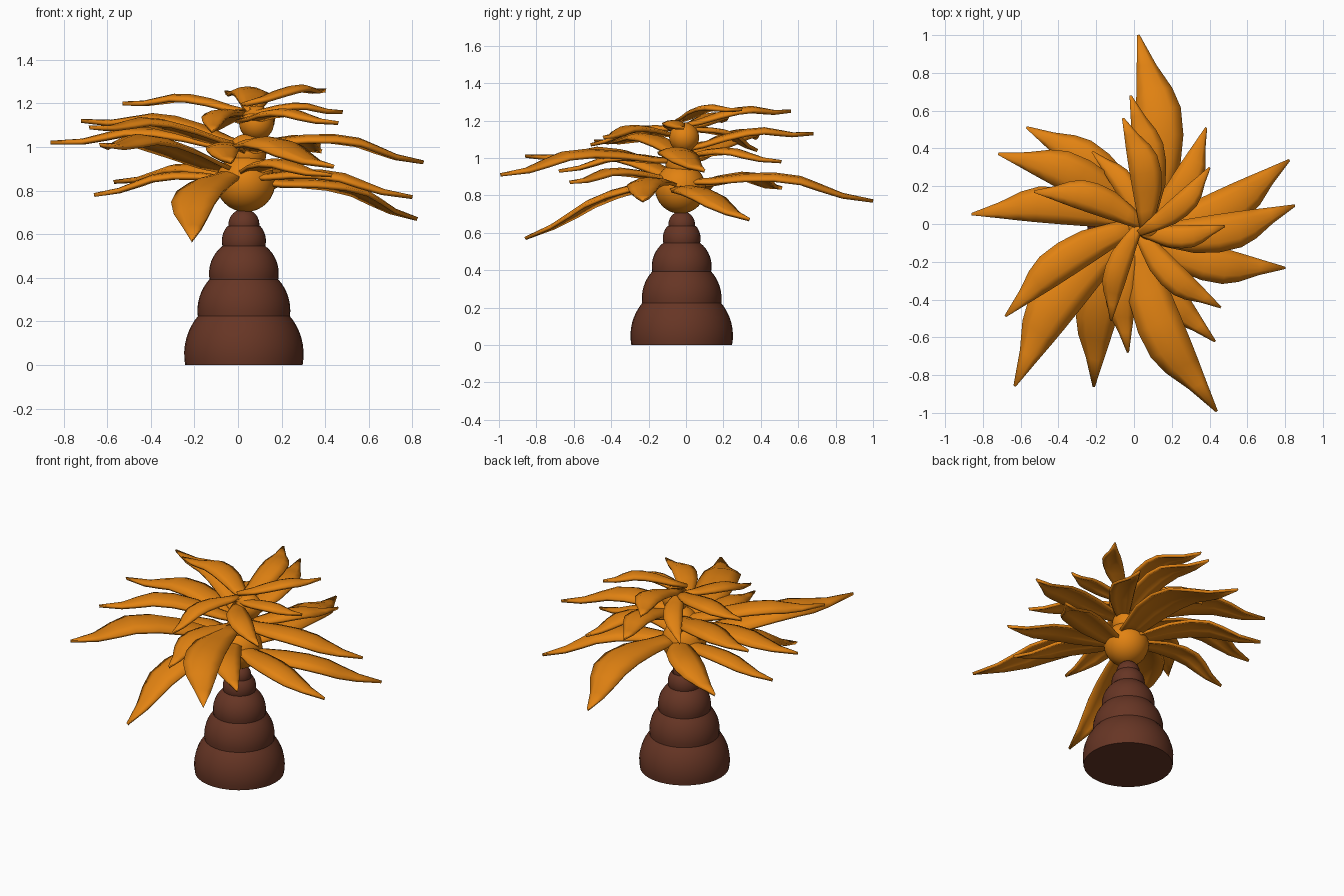
import bpy, bmesh, math
from mathutils import Vector

if "Cube" in bpy.data.objects:
    bpy.data.objects.remove(bpy.data.objects["Cube"])


def material(name, rgb):
    m = bpy.data.materials.new(name)
    m.diffuse_color = (*rgb, 1)
    m.use_nodes = True
    m.node_tree.nodes["Principled BSDF"].inputs["Base Color"].default_value = m.diffuse_color
    return m


BARK = material("bark", (0.135, 0.036, 0.018))
LEAF = material("leaf_orange", (0.76, 0.225, 0.006))
CX, CY = 0.027, -0.023


def finish(name, bm, mat, angle=40):
    me = bpy.data.meshes.new(name)
    bmesh.ops.recalc_face_normals(bm, faces=bm.faces)
    bm.to_mesh(me)
    bm.free()
    ob = bpy.data.objects.new(name, me)
    bpy.context.collection.objects.link(ob)
    me.materials.append(mat)
    bpy.ops.object.select_all(action='DESELECT')
    ob.select_set(True)
    bpy.context.view_layer.objects.active = ob
    bpy.ops.object.shade_smooth_by_angle(angle=math.radians(angle))
    return ob


# Trunk: stacked slices of spheres (sphere centre z, radius, slice bottom, slice top)
def trunk_bulge(i, zc, r, z0, z1, seg=32, rows=8):
    bm = bmesh.new()
    a0 = math.asin((z0 - zc) / r)
    a1 = math.asin(min(1, (z1 - zc) / r))
    rings = []
    for k in range(rows + 1):
        a = a0 + (a1 - a0) * k / rows
        rings.append([bm.verts.new((CX + r * math.cos(a) * math.cos(t),
                                    CY + r * math.cos(a) * math.sin(t), zc + r * math.sin(a)))
                      for t in (2 * math.pi * j / seg for j in range(seg))])
    for p, q in zip(rings, rings[1:]):
        for j in range(seg):
            n = (j + 1) % seg
            bm.faces.new((p[j], p[n], q[n], q[j]))
    if i == 1:
        bm.faces.new(rings[0])      # closed underside
    finish(f"trunk_bulge_{i}", bm, BARK)


for i, b in enumerate([(0.05, 0.274, 0.0, 0.23), (0.25, 0.213, 0.225, 0.392),
                       (0.42, 0.160, 0.387, 0.547), (0.57, 0.101, 0.54, 0.637),
                       (0.645, 0.071, 0.63, 0.71)]):
    trunk_bulge(i + 1, *b)

# Round cores the leaves grow from
for name, loc, r in [("lower_core", (0.035, -0.03, 0.838), 0.136),
                     ("middle_core", (0.04, -0.02, 0.97), 0.09),
                     ("upper_core", (0.085, -0.01, 1.11), 0.08)]:
    bm = bmesh.new()
    bmesh.ops.create_uvsphere(bm, u_segments=32, v_segments=16, radius=r)
    bmesh.ops.translate(bm, verts=bm.verts, vec=loc)
    finish(name, bm, LEAF)

# Leaf stations: distance along, half width, height above the root-tip line
STATIONS = [(-.05, .03, 0), (.15, .075, .03), (.32, .108, .07), (.48, .118, .09),
            (.62, .112, .085), (.72, .09, .055), (.84, .048, .018), (1, .003, 0)]
ACROSS = (-1, -.5, 0, .5, 1)


def leaf(i, tip, root_z, width=1.0):
    root = Vector((CX + 0.01, CY, root_z))
    tip = Vector(tip)
    flat = Vector((tip.x - root.x, tip.y - root.y, 0))
    length = flat.length
    side = Vector((flat.y, -flat.x, 0)) / length      # clockwise side bulges
    bm = bmesh.new()
    rows = []
    for t, w, h in STATIONS:
        w *= length * width
        mid = root + (tip - root) * t + side * w * 0.9 + Vector((0, 0, h * length))
        rows.append([bm.verts.new(mid + side * w * s - Vector((0, 0, 0.28 * w * s * s)))
                     for s in ACROSS])
    for p, q in zip(rows, rows[1:]):
        for j in range(len(ACROSS) - 1):
            bm.faces.new((p[j], p[j + 1], q[j + 1], q[j]))
    ob = finish(f"leaf_{i}", bm, LEAF)
    mod = ob.modifiers.new("thickness", 'SOLIDIFY')
    mod.thickness = 0.018
    mod.offset = 0


# Leaves in three tiers: tip, root height, width factor
LEAVES = [
    # lower tier
    ((.02, 1.0, .77), .87, 1.0), ((.82, .34, .67), .84, 1.0), ((.80, -.23, .77), .86, 1.0),
    ((.43, -.62, .87), .88, 1.0), ((-.21, -.86, .57), .90, 1.05), ((-.66, .03, .78), .85, .9),
    ((-.57, .51, .84), .85, 1.0),
    # middle tier
    ((.85, .10, .93), 1.02, 1.0), ((.38, .51, .98), 1.0, 1.0), ((-.02, .68, 1.13), 1.04, 1.0),
    ((-.72, .37, 1.12), 1.0, 1.0), ((-.86, .05, 1.02), .98, .9), ((-.68, -.49, 1.09), 1.0, .9),
    ((-.63, -.86, 1.01), .88, 1.0), ((-.03, -.68, .93), .98, 1.0), ((.44, -.99, .91), .98, .95),
    ((.46, -.44, 1.11), 1.12, 1.0), ((-.22, .38, 1.04), 1.16, 1.0),
    # top tier
    ((-.06, .56, 1.25), 1.17, 1.15), ((.40, .30, 1.26), 1.20, 1.0), ((.48, -.01, 1.16), 1.15, 1.1),
    ((-.12, -.51, 1.07), 1.16, 1.0), ((-.53, .17, 1.20), 1.16, 1.1),
]
for i, l in enumerate(LEAVES):
    leaf(i + 1, *l)
